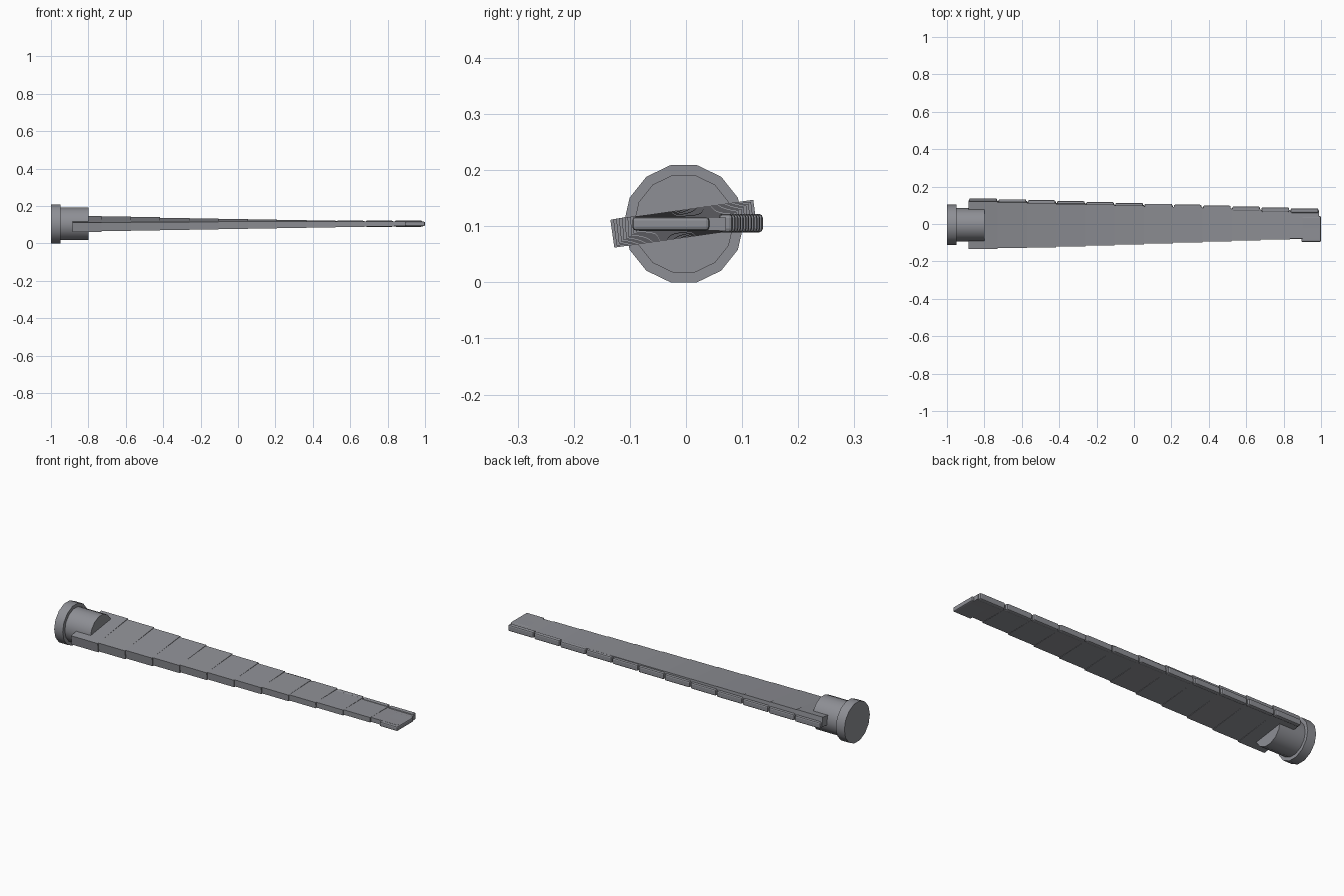
import bpy, bmesh, math
from mathutils import Matrix

if "Cube" in bpy.data.objects:
    bpy.data.objects.remove(bpy.data.objects["Cube"])

CY, CZ = -0.004, 0.1045   # axis of the blade
N = 12
X0, X1 = -0.885, 0.99
STEP = (X1 - X0) / N

dark = bpy.data.materials.new("dark_grey")
dark.diffuse_color = (0.27, 0.275, 0.30, 1)
dark.use_nodes = True
dark.node_tree.nodes["Principled BSDF"].inputs["Base Color"].default_value = dark.diffuse_color


def finish(name, bm):
    me = bpy.data.meshes.new(name)
    bm.to_mesh(me)
    bm.free()
    me.materials.append(dark)
    ob = bpy.data.objects.new(name, me)
    bpy.context.collection.objects.link(ob)
    return ob


def add_box(name, center, size, twist=0.0, bevel=0.0):
    bm = bmesh.new()
    mat = (Matrix.Translation(center) @ Matrix.Rotation(twist, 4, 'X')
           @ Matrix.Diagonal((*size, 1)))
    bmesh.ops.create_cube(bm, size=1, matrix=mat)
    if bevel:
        bmesh.ops.bevel(bm, geom=bm.edges[:], offset=bevel, segments=2,
                        profile=0.5, affect='EDGES')
    return finish(name, bm)


def add_cylinder(name, xa, xb, radius):
    bm = bmesh.new()
    mat = (Matrix.Translation(((xa + xb) / 2, CY, CZ))
           @ Matrix.Rotation(math.pi / 2, 4, 'Y'))
    bmesh.ops.create_cone(bm, cap_ends=True, segments=14, radius1=radius,
                          radius2=radius, depth=xb - xa, matrix=mat)
    ob = finish(name, bm)
    bpy.ops.object.select_all(action='DESELECT')
    ob.select_set(True)
    bpy.context.view_layer.objects.active = ob
    bpy.ops.object.shade_smooth_by_angle(angle=math.radians(30))
    return ob


# root fitting
add_cylinder("root_hub", -0.99, -0.80, 0.089)
add_cylinder("root_flange", -1.0, -0.95, 0.107)

# tapering, twisting blade sections, each with a leading edge strip
for i in range(N):
    t = i / (N - 1)
    x = X0 + STEP * (i + 0.5)
    width = 0.257 + (0.150 - 0.257) * t
    thick = 0.050 + (0.0235 - 0.050) * t
    add_box(f"blade_section_{i + 1}", (x, CY, CZ), (STEP, width, thick),
            twist=math.radians(8 - 8.7 * t))
    add_box(f"leading_edge_{i + 1}", (x, CY + width / 2, CZ + 0.001),
            (STEP - 0.008, 0.025, 0.033), bevel=0.007)

# tip cap
add_box("tip_cap", (0.9475, -0.027, CZ), (0.105, 0.137, 0.024), bevel=0.006)
